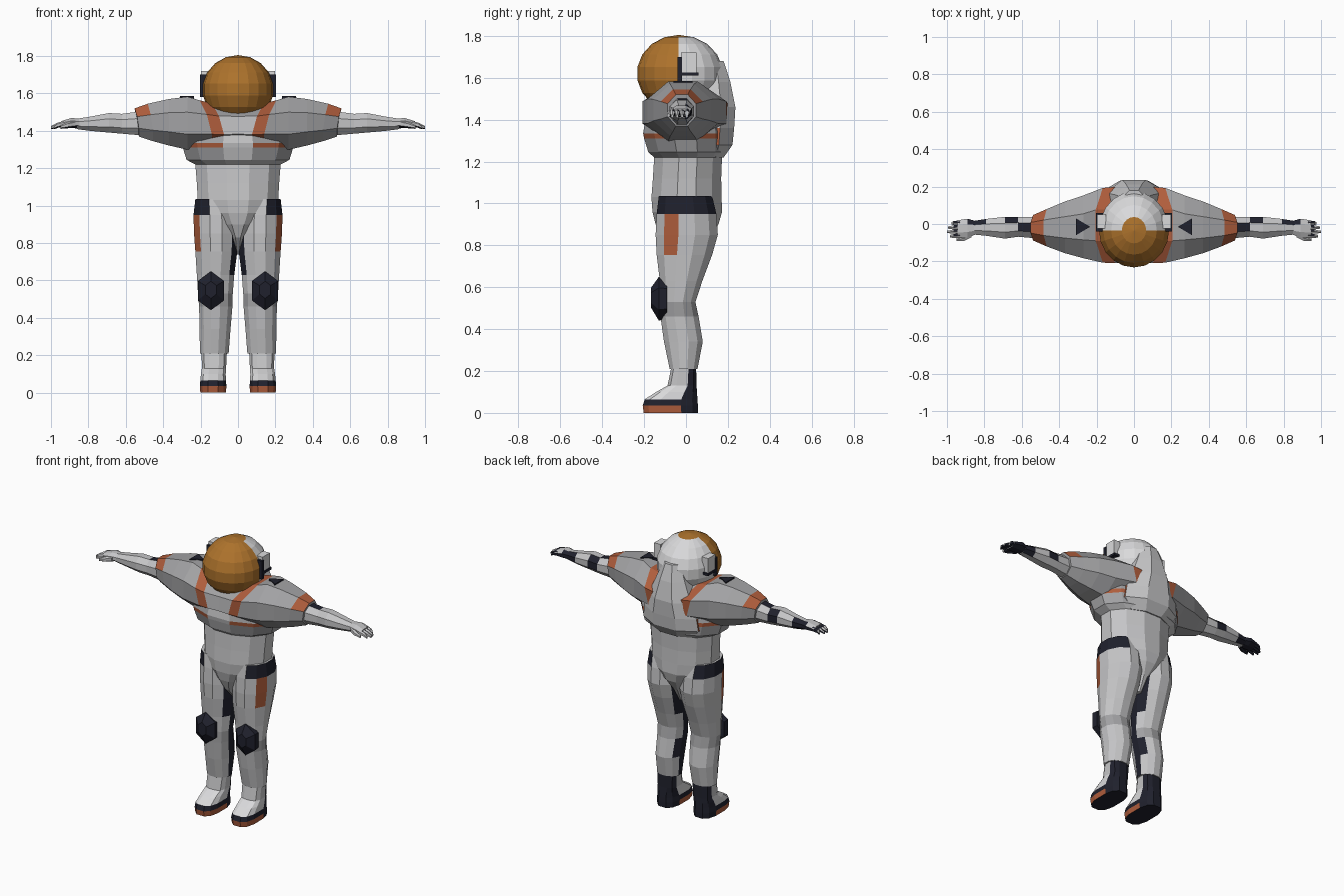
import bpy, bmesh, math
from mathutils import Vector

if "Cube" in bpy.data.objects:
    bpy.data.objects.remove(bpy.data.objects["Cube"])

COLS = {"white": (.70, .70, .71), "light_grey": (.56, .56, .57), "mid_grey": (.36, .36, .37),
        "navy": (.014, .015, .026), "orange": (.43, .11, .045), "amber": (.42, .17, .025)}
NAMES = list(COLS)
MATS = []
for k, c in COLS.items():
    m = bpy.data.materials.new(k)
    m.diffuse_color = (*c, 1)
    m.use_nodes = True
    m.node_tree.nodes["Principled BSDF"].inputs["Base Color"].default_value = m.diffuse_color
    MATS.append(m)


def finish(name, bm, rule, s=1):
    """Colour faces by rule(centre, normal) given in +x side coordinates."""
    bmesh.ops.recalc_face_normals(bm, faces=bm.faces[:])
    bm.normal_update()
    for f in bm.faces:
        c, n = f.calc_center_median(), f.normal.copy()
        c.x *= s
        n.x *= s
        f.material_index = NAMES.index(rule(c, n) if callable(rule) else rule)
    me = bpy.data.meshes.new(name)
    bm.to_mesh(me)
    bm.free()
    for m in MATS:
        me.materials.append(m)
    ob = bpy.data.objects.new(name, me)
    bpy.context.collection.objects.link(ob)
    return ob


def loft(name, axis, rings, rule, n=12, e=1.0, s=1, cap0=True):
    """rings: (position, a0, a1, b0, b1[, shift of the upper half])."""
    bm = bmesh.new()
    loops = []
    for r in rings:
        pos, a0, a1, b0, b1 = r[:5]
        warp = r[5] if len(r) > 5 else 0
        vs = []
        for i in range(n):
            t = 2 * math.pi * (i + .5) / n
            k = 1 / math.cos(math.pi / n) if e == 1 else 1
            u, v = math.cos(t), math.sin(t)
            p = (a0 + a1) / 2 + (a1 - a0) / 2 * k * math.copysign(abs(u) ** e, u)
            q = (b0 + b1) / 2 + (b1 - b0) / 2 * k * math.copysign(abs(v) ** e, v)
            if axis == 'z':
                co = (p * s, q, pos)
            elif axis == 'y':
                co = (p * s, pos, q)
            else:
                co = ((pos + warp * max(0, v)) * s, p, q)
            vs.append(bm.verts.new(co))
        loops.append(vs)
    for A, B in zip(loops, loops[1:]):
        for i in range(n):
            j = (i + 1) % n
            bm.faces.new((A[i], A[j], B[j], B[i]))
    if cap0:
        bm.faces.new(loops[0])
    bm.faces.new(loops[-1])
    return finish(name, bm, rule, s)


def box(name, x0, x1, y0, y1, z0, z1, col, s):
    bm = bmesh.new()
    bmesh.ops.create_cube(bm, size=1)
    for v in bm.verts:
        v.co = Vector((((x0 + x1) / 2 + v.co.x * (x1 - x0)) * s,
                       (y0 + y1) / 2 + v.co.y * (y1 - y0), (z0 + z1) / 2 + v.co.z * (z1 - z0)))
    return finish(name, bm, col, s)


def xr(x, cy, cz, ry, rz, w=0):
    return (x, cy - ry, cy + ry, cz - rz, cz + rz, w)


# Trunk with jacket hem
def trunk_rule(c, n):
    if 1.31 < c.z < 1.335 and abs(c.x) > .1:
        return "orange"
    if c.z > 1.235 and abs(c.x) > .1:
        return "mid_grey"
    return "light_grey"


loft("trunk", 'z', [(.74, -.02, .02, -.03, .06), (.83, -.05, .05, -.115, .11), (.9, -.125, .125, -.145, .155),
                    (.96, -.19, .19, -.16, .172), (1.03, -.215, .215, -.165, .17),
                    (1.12, -.22, .22, -.158, .168), (1.22, -.228, .228, -.152, .172),
                    (1.245, -.275, .275, -.18, .19), (1.31, -.295, .295, -.2, .195),
                    (1.335, -.3, .3, -.205, .195), (1.42, -.26, .26, -.19, .18)], trunk_rule)


# Helmet: amber visor in front, white shell behind
def helmet_rule(c, n):
    return "amber" if c.y < -.035 or c.z > 1.785 else "white"


bm = bmesh.new()
bmesh.ops.create_uvsphere(bm, u_segments=20, v_segments=9, radius=1)
for v in bm.verts:
    v.co = Vector((v.co.x * .19, -.035 + v.co.y * (.2 if v.co.y < 0 else .212), 1.62 + v.co.z * .185))
finish("helmet", bm, helmet_rule)


# Back hump
def hump_rule(c, n):
    return "orange" if c.z < 1.36 and c.z > 1.28 and abs(n.x) > .8 else "light_grey"


loft("back_hump", 'z', [(1.22, -.14, .14, .05, .18), (1.28, -.2, .2, .0, .222), (1.36, -.19, .19, .0, .23),
                        (1.46, -.15, .15, .0, .236), (1.58, -.1, .1, .02, .212),
                        (1.68, -.06, .06, .05, .18)], hump_rule, n=8)


# Colour rules for the mirrored parts
def yoke_rule(c, n):
    up = max(0, (c.z - 1.44) / .13)
    if .08 + .06 * up < c.x < .15 + .07 * up and (n.y < -.3 or n.z > .2 or n.y > .3):
        return "orange"
    if c.x > .46 and n.z > .15:
        return "orange"
    if c.x < .08 and n.y < -.5:
        return "light_grey"
    return "mid_grey"


def arm_rule(c, n):
    if .62 < c.x < .69 and n.y > .25 and n.z > -.5:
        return "navy"
    if c.x < .62 and n.z > .8:
        return "navy"
    if .78 < c.x and n.y > .5:
        return "navy"
    return "light_grey"


def hand_rule(c, n):
    return "navy" if n.y > .5 or n.z < -.5 else "light_grey"


def leg_rule(c, n):
    if c.z > .95:
        return "navy" if c.x > .15 and abs(c.y) < .12 else "light_grey"
    if c.z > .76 and c.x > .18 and -.1 < c.y < -.03:
        return "orange"
    if n.x < (-.6 if c.z > .6 else -.88) and c.z < .87:
        return "navy"
    if .46 < c.z < .53:
        return "mid_grey"
    return "light_grey"


def boot_rule(c, n):
    if n.z < -.9:
        return "navy"
    if c.z < .035:
        return "orange" if c.y < -.06 else "navy"
    if c.z < .065 or c.y > 0:
        return "navy"
    return "white" if c.z < .13 else "light_grey"


for s, side in ((1, "right"), (-1, "left")):
    # Shoulder yoke with straps and cuff
    loft(side + "_shoulder", 'x',
         [xr(0, -.005, 1.43, .2, .115), xr(.075, -.005, 1.43, .203, .118, .07),
          xr(.14, -.007, 1.435, .2, .128, .07), xr(.27, -.015, 1.441, .168, .142),
          xr(.37, -.018, 1.446, .138, .124), xr(.455, -.02, 1.445, .1, .1, .03),
          xr(.53, -.02, 1.445, .068, .075, .025)], yoke_rule, n=8, s=s, cap0=False)
    # Dark triangle on top of the shoulder
    bm = bmesh.new()
    pts = [(.235, -.015, 1.579), (.31, -.06, 1.579), (.31, .03, 1.579)]
    lo = [bm.verts.new((x * s, y, z - .006)) for x, y, z in pts]
    hi = [bm.verts.new((x * s, y, z + .007)) for x, y, z in pts]
    bm.faces.new(lo)
    bm.faces.new(hi)
    for i in range(3):
        j = (i + 1) % 3
        bm.faces.new((lo[i], lo[j], hi[j], hi[i]))
    finish(side + "_shoulder_mark", bm, "navy", s)

    # Forearm, palm, fingers and thumb
    loft(side + "_forearm", 'x',
         [xr(.53, -.02, 1.44, .056, .063), xr(.62, -.015, 1.438, .053, .053),
          xr(.69, -.02, 1.443, .058, .052), xr(.79, -.018, 1.438, .045, .038),
          xr(.86, -.02, 1.437, .036, .028)], arm_rule, n=8, s=s)
    loft(side + "_palm", 'x',
         [xr(.84, -.02, 1.438, .034, .026), xr(.89, -.022, 1.442, .05, .027),
          xr(.945, -.027, 1.435, .047, .017)], hand_rule, n=8, s=s)
    for i, tip in enumerate((.985, 1.0, .995, .975)):
        y = -.062 + i * .023
        loft(side + "_finger_%d" % (i + 1), 'x',
             [xr(.93, y, 1.437, .012, .014), xr(.965, y - .002, 1.43, .011, .012),
              xr(tip, y - .003, 1.417, .006, .007)], hand_rule, n=6, s=s)
    loft(side + "_thumb", 'x', [xr(.87, -.055, 1.437, .016, .017), xr(.91, -.077, 1.43, .014, .014),
                                xr(.95, -.083, 1.42, .007, .008)], hand_rule, n=6, s=s)

    # Leg
    loft(side + "_leg", 'z',
         [(1.035, .03, .228, -.13, .125), (.95, 0, .238, -.14, .145), (.85, 0, .235, -.145, .152),
          (.755, .004, .228, -.14, .125), (.63, .02, .22, -.125, .078), (.53, .028, .214, -.118, .045),
          (.46, .03, .208, -.122, .06), (.34, .04, .205, -.105, .08), (.21, .05, .204, -.078, .055)],
         leg_rule, s=s)
    # Knee pad
    loft(side + "_knee_pad", 'y', [(-.09, .078, .212, .46, .63), (-.13, .075, .215, .455, .635),
                                   (-.168, .115, .175, .51, .59)], "navy", n=6, s=s)
    # Boot
    loft(side + "_boot", 'z',
         [(0, .063, .203, -.205, .06), (.035, .06, .206, -.21, .06), (.065, .063, .203, -.2, .058),
          (.1, .064, .2, -.145, .055), (.13, .062, .195, -.09, .052), (.215, .058, .196, -.072, .05)],
         boot_rule, e=.72, s=s)

    # Ear pads
    box(side + "_ear_pad", .15, .197, -.025, .05, 1.625, 1.72, "white", s)
    box(side + "_ear_pad_front", .155, .203, -.04, -.02, 1.58, 1.7, "navy", s)
    box(side + "_ear_pad_base", .15, .203, -.03, .06, 1.61, 1.625, "navy", s)
